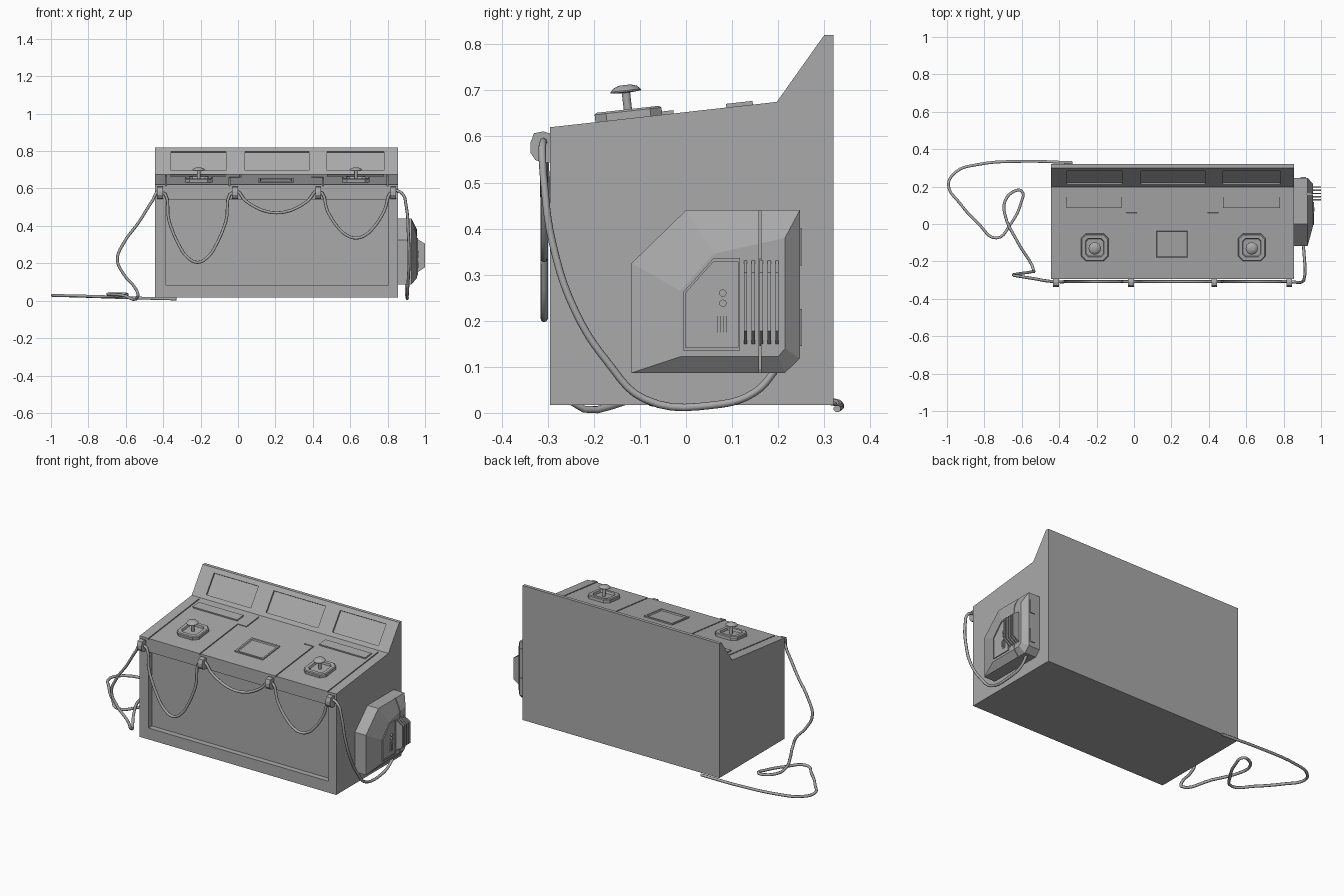
import bpy, bmesh, math
from mathutils import Matrix, Vector

if "Cube" in bpy.data.objects:
    bpy.data.objects.remove(bpy.data.objects["Cube"], do_unlink=True)

# One plain grey for everything
grey = bpy.data.materials.new("plain grey")
grey.use_nodes = True
grey.diffuse_color = (0.4, 0.4, 0.4, 1)
grey.node_tree.nodes["Principled BSDF"].inputs["Base Color"].default_value = (0.4, 0.4, 0.4, 1)

SIDE = Matrix(((0, 0, 1, 0), (1, 0, 0, 0), (0, 1, 0, 0), (0, 0, 0, 1)))  # (y, z, x) to world


def finish(name, bm, matrix=None):
    if matrix:
        bm.transform(matrix)
    bmesh.ops.recalc_face_normals(bm, faces=bm.faces)
    mesh = bpy.data.meshes.new(name)
    bm.to_mesh(mesh)
    bm.free()
    mesh.materials.append(grey)
    obj = bpy.data.objects.new(name, mesh)
    bpy.context.collection.objects.link(obj)
    return obj


def loft(name, rings, matrix=SIDE):
    """Join outlines, given as (points, height), into a capped solid."""
    bm = bmesh.new()
    loops = [[bm.verts.new((a, b, h)) for a, b in pts] for pts, h in rings]
    n = len(loops[0])
    for low, high in zip(loops, loops[1:]):
        for i in range(n):
            j = (i + 1) % n
            bm.faces.new((low[i], low[j], high[j], high[i]))
    bm.faces.new(loops[0])
    bm.faces.new(loops[-1])
    return finish(name, bm, matrix)


def rect(u0, u1, v0, v1):
    return [(u0, v0), (u1, v0), (u1, v1), (u0, v1)]


def octagon(u, v, half, cut):
    k = half - cut
    return [(u + a, v + b) for a, b in ((-k, -half), (k, -half), (half, -k), (half, k),
                                        (k, half), (-k, half), (-half, k), (-half, -k))]


def circle(u, v, r, n=12):
    return [(u + r * math.cos(math.tau * i / n), v + r * math.sin(math.tau * i / n)) for i in range(n)]


def block(name, outline, low, high, matrix=SIDE):
    return loft(name, [(outline, low), (outline, high)], matrix)


def carve(target, cutters):
    bpy.context.view_layer.objects.active = target
    for cutter in cutters:
        cutter.hide_render = True
        mod = target.modifiers.new("cut", "BOOLEAN")
        mod.operation, mod.solver, mod.object = "DIFFERENCE", "EXACT", cutter
        bpy.ops.object.modifier_apply(modifier=mod.name)
        bpy.data.objects.remove(cutter, do_unlink=True)


def smooth(obj):
    bpy.ops.object.select_all(action="DESELECT")
    obj.select_set(True)
    bpy.context.view_layer.objects.active = obj
    bpy.ops.object.shade_smooth_by_angle(angle=math.radians(40))


# Local frames lying on the sloped desk top and on the raised back panel
DESK_ANGLE = math.atan2(0.055, 0.492)
DESK = Matrix.Translation((0, -0.295, 0.62)) @ Matrix.Rotation(DESK_ANGLE, 4, "X")
BACK = Matrix.Translation((0, 0.197, 0.675)) @ Matrix.Rotation(math.atan2(0.145, 0.103), 4, "X")

# Cabinet with front recess, inset screens and panel seams
cabinet = block("cabinet", [(-0.295, 0.017), (0.32, 0.017), (0.32, 0.82), (0.30, 0.82),
                            (0.197, 0.675), (-0.295, 0.62)], -0.444, 0.856)
cuts = [block("recess_cutter", rect(-0.4, -0.262, 0.085, 0.54), -0.385, 0.805)]
for x0, x1 in ((-0.358, -0.064), (0.037, 0.38), (0.476, 0.78)):
    cuts.append(block("screen_cutter", rect(x0, x1, 0.025, 0.15), -0.01, 0.05, BACK))
G = 0.003
for x, v0, v1 in ((-0.385, -0.05, 0.48), (0.8, -0.05, 0.48), (-0.045, -0.05, 0.36),
                  (0.455, -0.05, 0.36), (0.012, 0.36, 0.48), (0.397, 0.36, 0.48)):
    cuts.append(block("seam_cutter", rect(x - G, x + G, v0, v1), -0.007, 0.05, DESK))
for x0, x1 in ((-0.045, 0.012), (0.397, 0.455)):
    cuts.append(block("step_cutter", rect(x0 - G, x1 + G, 0.357, 0.363), -0.007, 0.05, DESK))
carve(cabinet, cuts)

# Narrow label plates behind the push buttons
for side, x0, x1 in (("right", -0.36, -0.066), ("left", 0.476, 0.78)):
    block(side + "_label_plate", rect(x0, x1, 0.385, 0.443), -0.002, 0.008, DESK)

# Framed centre display
loft("centre_display", [(rect(0.11, 0.297, 0.108, 0.27), -0.004),
                        (rect(0.11, 0.297, 0.108, 0.27), 0.007),
                        (rect(0.12, 0.287, 0.118, 0.26), 0.007),
                        (rect(0.124, 0.283, 0.122, 0.256), 0.001)], DESK)

# Mushroom push buttons on octagonal bases
for side, x in (("right", -0.21), ("left", 0.63)):
    v = 0.172
    loft(side + "_button_base", [(octagon(x, v, 0.073, 0.025), -0.004),
                                 (octagon(x, v, 0.073, 0.025), 0.016),
                                 (octagon(x, v, 0.068, 0.023), 0.02),
                                 (octagon(x, v, 0.05, 0.015), 0.02),
                                 (octagon(x, v, 0.046, 0.014), 0.008)], DESK)
    smooth(block(side + "_button_stem", circle(x, v, 0.009), 0.005, 0.064, DESK))
    smooth(loft(side + "_button_cap", [(circle(x, v, r, 16), h) for r, h in
                ((0.012, 0.056), (0.033, 0.058), (0.033, 0.061), (0.025, 0.069), (0.012, 0.073))], DESK))

# Side machine housing with a vertical seam
base = [(-0.118, 0.087), (-0.118, 0.325), (0.0, 0.44), (0.247, 0.44), (0.247, 0.118), (0.215, 0.087)]
face = [(-0.012, 0.122), (-0.012, 0.265), (0.06, 0.345), (0.215, 0.38), (0.215, 0.14), (0.2, 0.122)]
housing = loft("side_housing", [(base, 0.85), (base, 0.928), (face, 0.957)])
carve(housing, [block("housing_seam_cutter", rect(0.158, 0.163, 0.05, 0.5), 0.922, 1.1)])

# Control plate with rim, knobs and slots
plate = [(-0.006, 0.135), (-0.006, 0.262), (0.06, 0.336), (0.117, 0.336), (0.117, 0.135)]
mid = Vector((0.06, 0.228))
inner = [tuple(mid + (Vector(p) - mid) * 0.93) for p in plate]
loft("control_plate", [(plate, 0.95), (plate, 0.962), (inner, 0.962), (inner, 0.958)])
for i, z in enumerate((0.26, 0.238)):
    smooth(block(f"control_knob_{i + 1}", circle(0.08, z, 0.008), 0.955, 0.966))
for i, y in enumerate((0.071, 0.084)):
    block(f"control_slider_{i + 1}", rect(y - 0.003, y + 0.003, 0.165, 0.22), 0.955, 0.961)
    block(f"slider_handle_{i + 1}", rect(y - 0.004, y + 0.004, 0.175, 0.21), 0.955, 0.964)

# Five upright cooling fins and two hinges
for i in range(5):
    y = 0.129 + i * 0.0172
    loft(f"cooling_fin_{i + 1}", [(rect(y - 0.0035, y + 0.0035, 0.145, 0.335), 0.95),
                                  (rect(y - 0.0035, y + 0.0035, 0.178, 0.305), 1.0)])
for i, z in enumerate((0.145, 0.32)):
    block(f"housing_hinge_{i + 1}", rect(0.24, 0.252, z, z + 0.08), 0.89, 0.92)

# Cable clips along the front edge
CLIPS = (0.83, 0.43, -0.016, -0.417)
clip = [(-0.29, 0.605), (-0.31, 0.611), (-0.33, 0.607), (-0.338, 0.585), (-0.338, 0.565),
        (-0.327, 0.549), (-0.312, 0.543), (-0.29, 0.543)]
for i, x in enumerate(CLIPS):
    block(f"cable_clip_{i + 1}", clip, x - 0.015, x + 0.015)

# Cable: from the housing, hanging between the clips, then trailing on the floor
path = [(0.90, 0.20, 0.10), (0.90, 0.15, 0.045), (0.905, 0.06, 0.017), (0.905, -0.09, 0.03),
        (0.91, -0.17, 0.11), (0.915, -0.24, 0.22), (0.91, -0.29, 0.37), (0.90, -0.308, 0.5),
        (0.875, -0.312, 0.575)]
for x0, x1, dip in zip(CLIPS, CLIPS[1:], (0.335, 0.47, 0.205)):
    for k in range(8):
        t = k / 8
        path.append((x0 + (x1 - x0) * t, -0.308, 0.585 - (0.585 - dip) * (1 - (2 * t - 1) ** 2)))
path += [(-0.417, -0.308, 0.585), (-0.46, -0.305, 0.53), (-0.53, -0.293, 0.42), (-0.61, -0.28, 0.31),
         (-0.645, -0.272, 0.22), (-0.61, -0.265, 0.14), (-0.545, -0.255, 0.06), (-0.535, -0.25, 0.025),
         (-0.62, -0.10, 0.03), (-0.69, 0.05, 0.035), (-0.69, 0.12, 0.035), (-0.64, 0.175, 0.035),
         (-0.6, 0.175, 0.035), (-0.605, 0.11, 0.028), (-0.66, 0.0, 0.022), (-0.735, -0.075, 0.022),
         (-0.83, 0.0, 0.025), (-0.93, 0.11, 0.027), (-0.992, 0.21, 0.028), (-0.95, 0.28, 0.027),
         (-0.84, 0.317, 0.024), (-0.6, 0.335, 0.016), (-0.33, 0.328, 0.009)]
curve = bpy.data.curves.new("cable", "CURVE")
curve.dimensions = "3D"
curve.bevel_depth, curve.bevel_resolution, curve.resolution_u = 0.008, 2, 5
curve.use_fill_caps = True
spline = curve.splines.new("BEZIER")
spline.bezier_points.add(len(path) - 1)
for point, co in zip(spline.bezier_points, path):
    point.co = co
    point.handle_left_type = point.handle_right_type = "AUTO"
curve.materials.append(grey)
cable = bpy.data.objects.new("cable", curve)
bpy.context.collection.objects.link(cable)
